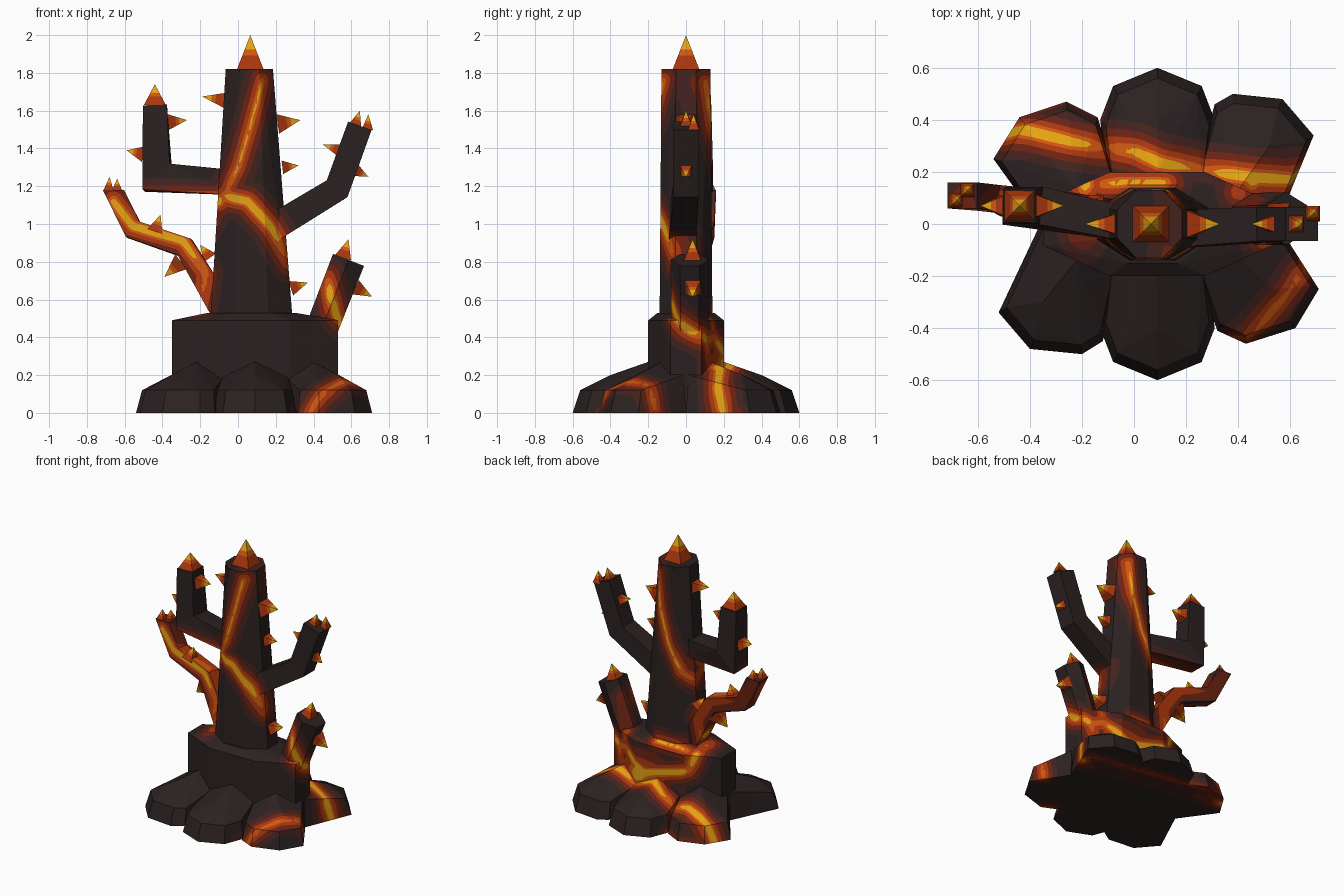
import bpy, bmesh
from math import pi, cos, sin
from mathutils import Vector
from mathutils.geometry import intersect_point_line

cube = bpy.data.objects.get("Cube")
if cube:
    bpy.data.objects.remove(cube, do_unlink=True)


def material(name, red, green, blue):
    m = bpy.data.materials.new(name)
    m.use_nodes = True
    m.diffuse_color = (red, green, blue, 1)
    shader = m.node_tree.nodes["Principled BSDF"]
    shader.inputs["Base Color"].default_value = m.diffuse_color
    return m


# Hottest first, cooling to charred bark
MATERIALS = [material("molten_yellow", .78, .36, .006),
             material("hot_orange", .62, .095, .005),
             material("ember_red", .4, .037, .004),
             material("dull_red", .15, .016, .006),
             material("scorched_brown", .055, .016, .013),
             material("charred_bark", .0245, .0155, .015)]
YELLOW, ORANGE, RED = range(3)
LEVELS = [.02, .032, .053, .08, .115]

# Axis weights for measuring the distance to a crack
FACING, ROUND, ABOVE = Vector((1, .5, 1)), Vector((1, 1, 1)), Vector((1, 1, .4))
segments = []


def crack(cooling, weight, *points):
    """Glowing centre line; cooling makes it fainter."""
    scaled = [Vector(p) * weight for p in points]
    for a, b in zip(scaled, scaled[1:]):
        segments.append((cooling, weight, a, b))


def upright_crack(cooling, y, *points):
    crack(cooling, FACING, *[(x, y, z) for x, z in points])


# Trunk front, back and the joining side
upright_crack(.014, -.13, (.13, 1.76), (.06, 1.5), (0, 1.3), (-.08, 1.15))
upright_crack(0, -.13, (-.15, 1.08), (-.08, 1.15), (.05, 1.12), (.18, .98), (.28, .8))
upright_crack(.012, .13, (.15, 1.75), (.12, 1.5), (.05, 1.25), (-.05, 1.05))
crack(.012, FACING, (-.05, .13, 1.05), (-.14, .08, .98), (-.15, -.08, 1.08))
# Left arms
upright_crack(0, -.06, (-.5, 1.13), (-.1, 1.12))
upright_crack(0, .04, (-.66, 1.12), (-.56, .99), (-.29, .91), (-.17, .74), (-.2, .55))
# Around the stump back and up the short branch
crack(0, ROUND, (-.2, .13, .55), (-.16, .2, .38), (.2, .2, .28), (.4, .17, .4),
      (.48, .13, .38), (.54, 0, .45), (.52, -.06, .52), (.46, -.07, .72))
crack(.025, ROUND, (.45, .1, .72), (.4, .12, .5), (.4, .17, .4))
crack(.008, ROUND, (-.12, .16, .52), (.12, .16, .52))
# Across the back roots, with a faint seam underneath
crack(0, ABOVE, (.62, .2, 0), (.6, .17, .13), (.45, .18, .24), (.1, .235, .26),
      (0, .28, .24), (-.25, .32, .2), (-.42, .36, .12), (-.48, .35, 0))
crack(0, ROUND, (.46, .16, .25), (.48, .13, .38))
crack(.045, ROUND, (.65, .27, 0), (-.37, .45, 0))
# Front right root
crack(.015, ROUND, (.37, -.45, 0), (.45, -.42, .1), (.55, -.31, .16), (.63, -.2, .14),
      (.67, -.15, 0))


def heat(point):
    best = 9.0
    for cooling, weight, a, b in segments:
        p = point * weight
        q, t = intersect_point_line(p, a, b)
        q = a if t < 0 else b if t > 1 else q
        best = min(best, (p - q).length + cooling)
    return best


def make_object(name, bm):
    bmesh.ops.recalc_face_normals(bm, faces=bm.faces)
    mesh = bpy.data.meshes.new(name)
    bm.to_mesh(mesh)
    bm.free()
    for m in MATERIALS:
        mesh.materials.append(m)
    bpy.context.collection.objects.link(bpy.data.objects.new(name, mesh))


def finish(name, bm):
    """Cut the faces along equal distances from the cracks and colour the bands."""
    layer = bm.verts.layers.float.new("heat")

    def measure():
        bmesh.ops.triangulate(bm, faces=bm.faces)
        for v in bm.verts:
            v[layer] = heat(v.co)

    measure()
    for _ in range(7):
        long_edges = [e for e in bm.edges if e.calc_length() > .035
                      and min(v[layer] for v in e.verts) < e.calc_length() + LEVELS[-1]]
        if not long_edges:
            break
        bmesh.ops.subdivide_edges(bm, edges=long_edges, cuts=1)
        measure()
    for level in LEVELS:
        cuts = []
        for e in list(bm.edges):
            start, end = e.verts
            above, below = start[layer] - level, end[layer] - level
            if above * below < 0 and min(abs(above), abs(below)) > .0001:
                _, v = bmesh.utils.edge_split(e, start, above / (above - below))
                v[layer] = level
                cuts.append(v)
        if cuts:
            bmesh.ops.connect_verts(bm, verts=cuts)
            bmesh.ops.triangulate(bm, faces=bm.faces)
    for f in bm.faces:
        mean = sum(v[layer] for v in f.verts) / len(f.verts)
        f.material_index = sum(mean > level for level in LEVELS)
    make_object(name, bm)


def hull(name, points):
    bm = bmesh.new()
    for p in points:
        bm.verts.new(p)
    bmesh.ops.convex_hull(bm, input=bm.verts)
    loose = [v for v in bm.verts if not v.link_faces]
    bmesh.ops.delete(bm, geom=loose, context='VERTS')
    finish(name, bm)


def octagon(centre, half_x, half_y, z):
    k = .414
    return [(centre + side * half_x * a, face * half_y * b, z)
            for side in (-1, 1) for face in (-1, 1) for a, b in ((1, k), (k, 1))]


def bridge(bm, rings):
    bands = []
    for low, high in zip(rings, rings[1:]):
        n = len(low)
        bands.append([bm.faces.new((low[i], low[(i + 1) % n], high[(i + 1) % n], high[i]))
                      for i in range(n)])
    return bands


def limb(name, path, radii, sides=4, flat_tip=False):
    """Mitred tube along a path."""
    bm = bmesh.new()
    points = [Vector(p) for p in path]
    rings = []
    for i, (p, radius) in enumerate(zip(points, radii)):
        along = (points[max(i, 1)] - points[max(i, 1) - 1]).normalized()
        axis = along
        if 0 < i < len(points) - 1:
            axis = (along + (points[i + 1] - p).normalized()).normalized()
        elif i and flat_tip:
            axis = Vector((0, 0, 1))
        across = axis.cross(Vector((0, 1, 0))).normalized()
        depth = across.cross(axis) * radius / cos(pi / sides)
        across *= radius / cos(pi / sides) / axis.dot(along)
        angles = [2 * pi * (k + .5) / sides for k in range(sides)]
        rings.append([bm.verts.new(p + across * cos(a) + depth * sin(a)) for a in angles])
    bridge(bm, rings)
    bm.faces.new(rings[0])
    bm.faces.new(rings[-1])
    finish(name, bm)


def root(name, outline, ridge, middle):
    """Ground outline, rounded shoulder, ridge rising to the stump."""
    top = Vector(ridge)
    offsets = [Vector(p) - top for p in outline]
    shoulder = [(*(top + o * .9), .2 if o.length < .2 else .12) for o in offsets]
    hull(name, [(*p, 0) for p in outline] + shoulder + [(*ridge, .27), (*middle, .2)])


# Trunk and stump
hull("trunk", octagon(.072, .218, .14, .48) + octagon(.06, .125, .13, 1.82))
hull("stump", octagon(.09, .44, .2, 0) + octagon(.09, .44, .2, .49)
     + octagon(.072, .23, .15, .53))

# Limbs
limb("upper_left_arm", [(-.03, 0, 1.22), (-.428, .07, 1.245), (-.44, .07, 1.63)],
     (.066, .073, .064))
limb("lower_left_arm", [(-.08, .02, .54), (-.28, .07, .875), (-.555, .1, .97),
                        (-.66, .11, 1.18)], (.066, .052, .05, .05), flat_tip=True)
limb("right_arm", [(.16, -.02, .965), (.525, 0, 1.187), (.645, 0, 1.52)],
     (.072, .066, .066))
limb("short_branch", [(.41, .02, .36), (.585, .02, .81)], (.085, .088), sides=6)

# Spreading roots
for name, s in (("front_root", -1), ("back_root", 1)):
    root(name, [(.09 + side * x, s * y) for side in (-1, 1)
                for x, y in ((.22, .4), (.17, .53), (0, .6), (.19, .15))],
         (.09, s * .2), (.09, s * .4))
root("front_right_root", [(.32, -.41), (.43, -.46), (.62, -.4), (.71, -.25), (.55, 0),
                          (.22, -.12)], (.4, -.13), (.53, -.25))
root("front_left_root", [(-.36, 0), (-.52, -.34), (-.4, -.48), (-.2, -.5), (-.12, -.45),
                         (-.05, -.12)], (-.22, -.14), (-.35, -.3))
root("back_right_root", [(.31, .46), (.38, .5), (.57, .48), (.69, .34), (.6, .16),
                         (.55, 0), (.22, .12)], (.4, .13), (.52, .3))
root("back_left_root", [(-.14, .41), (-.26, .47), (-.44, .41), (-.54, .25), (-.42, .12),
                        (-.36, 0), (-.05, .12)], (-.22, .14), (-.34, .26))


def thorns(name, y, *spikes):
    """Four-sided glowing spikes, each with base, tip and half width."""
    bm = bmesh.new()
    for base_x, base_z, tip_x, tip_z, half in spikes:
        a, b = Vector((base_x, y, base_z)), Vector((tip_x, y, tip_z))
        depth = Vector((0, half, 0))
        across = (b - a).normalized().cross(depth)
        rings = [[bm.verts.new(a.lerp(b, t) + (across * i + depth * j) * (1 - t))
                  for i, j in ((1, 1), (-1, 1), (-1, -1), (1, -1))] for t in (0, .4, .58)]
        for colour, band in zip((RED, ORANGE), bridge(bm, rings)):
            for f in band:
                f.material_index = colour
        bm.faces.new(rings[0]).material_index = RED
        peak = bm.verts.new(b)
        for i in range(4):
            tip = bm.faces.new((rings[-1][i], rings[-1][(i + 1) % 4], peak))
            tip.material_index = YELLOW
    make_object(name, bm)


thorns("trunk_thorns", 0, (.065, 1.82, .065, 2, .07), (-.07, 1.655, -.19, 1.675, .04),
       (.21, 1.53, .33, 1.55, .052), (.235, 1.3, .32, 1.31, .036),
       (.28, .66, .37, .69, .04))
thorns("upper_left_thorns", .07, (-.44, 1.63, -.44, 1.74, .058),
       (-.37, 1.54, -.27, 1.55, .042), (-.5, 1.37, -.59, 1.39, .042))
thorns("right_arm_thorns", 0, (.54, 1.39, .45, 1.42, .034), (.62, 1.52, .645, 1.6, .034),
       (.62, 1.285, .69, 1.25, .034))
thorns("right_tip_thorn", .04, (.685, 1.5, .69, 1.58, .03))
thorns("lower_left_thorns", .07, (-.15, .82, -.2, .89, .04), (-.3, .8, -.39, .72, .05),
       (-.44, .96, -.41, 1.05, .042))
thorns("lower_left_tip_thorn", .09, (-.685, 1.175, -.68, 1.25, .028))
thorns("lower_left_back_thorn", .13, (-.64, 1.175, -.64, 1.24, .028))
thorns("branch_thorns", .035, (.555, .82, .585, .92, .045), (.62, .665, .71, .615, .042))
